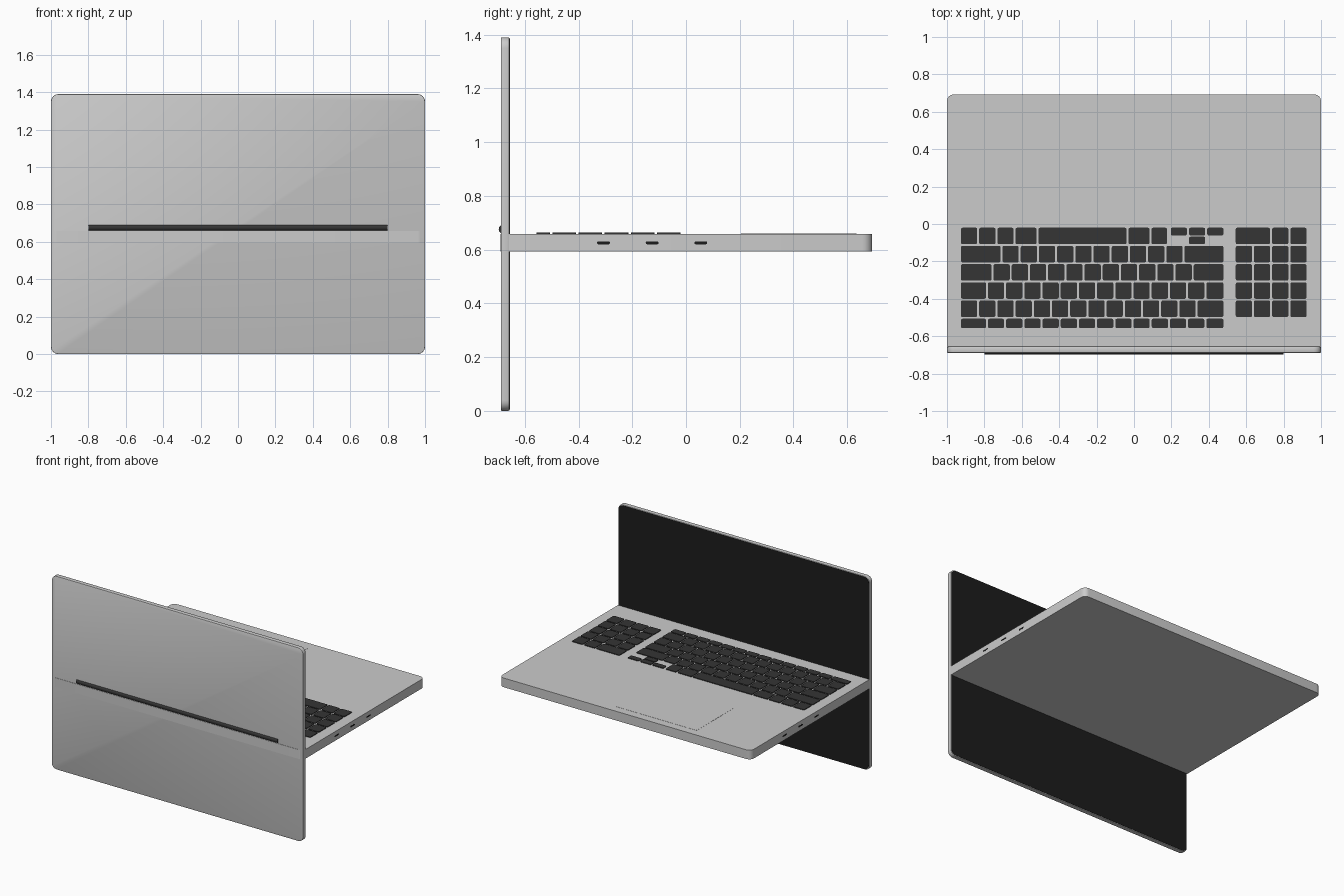
import bpy, bmesh, math
from mathutils import Matrix, Vector

if "Cube" in bpy.data.objects:
    bpy.data.objects.remove(bpy.data.objects["Cube"])


def material(name, c):
    m = bpy.data.materials.new(name)
    m.diffuse_color = (c, c, c, 1)
    m.use_nodes = True
    m.node_tree.nodes["Principled BSDF"].inputs["Base Color"].default_value = m.diffuse_color
    return m


BLACK = material("black_glass", 0.012)
DARK = material("dark_plastic", 0.035)


def add_slab(bm, lo, hi, r, axis=2, segs=6, rim=0.0):
    """Box whose edges along one axis are rounded, with an optional soft rim."""
    lo, hi = Vector(lo), Vector(hi)
    part = bmesh.new()
    bmesh.ops.create_cube(part, size=1, matrix=Matrix.Translation((lo + hi) / 2)
                          @ Matrix.Diagonal((*(hi - lo), 1)))

    def along(e):
        d = e.verts[0].co - e.verts[1].co
        return all(abs(d[i]) < 1e-6 for i in range(3) if i != axis)

    bmesh.ops.bevel(part, geom=[e for e in part.edges if along(e)], offset=r,
                    segments=segs, profile=0.5, affect='EDGES')
    if rim:
        ring = [e for e in part.edges
                if abs(e.verts[0].co[axis] - e.verts[1].co[axis]) < 1e-6]
        bmesh.ops.bevel(part, geom=ring, offset=rim, segments=2,
                        profile=0.5, affect='EDGES')
    tmp = bpy.data.meshes.new("tmp")
    part.to_mesh(tmp)
    part.free()
    bm.from_mesh(tmp)
    bpy.data.meshes.remove(tmp)


def finish(name, bm, mat=None):
    me = bpy.data.meshes.new(name)
    bm.to_mesh(me)
    bm.free()
    ob = bpy.data.objects.new(name, me)
    bpy.context.collection.objects.link(ob)
    if mat:
        me.materials.append(mat)
    bpy.ops.object.select_all(action='DESELECT')
    ob.select_set(True)
    bpy.context.view_layer.objects.active = ob
    bpy.ops.object.shade_smooth_by_angle(angle=math.radians(35))
    return ob


def slab(name, lo, hi, r, mat=None, **kw):
    bm = bmesh.new()
    add_slab(bm, lo, hi, r, **kw)
    return finish(name, bm, mat)


# Base body and trackpad
TOP = 0.659
slab("base", (-1, -0.691, 0.593), (1, 0.693, TOP), 0.037)
slab("trackpad", (-0.53, 0.205, TOP - 0.004), (0.12, 0.635, TOP + 0.001), 0.01, segs=3)

# Lid shell and screen, standing upright through the rear of the base
slab("lid", (-1, -0.689, 0), (1, -0.657, 1.39), 0.04, axis=1, rim=0.004)
slab("screen", (-0.995, -0.66, 0.005), (0.995, -0.655, 1.385), 0.036, BLACK, axis=1)

# Hinge bar
bm = bmesh.new()
bmesh.ops.create_cone(bm, cap_ends=True, segments=24, radius1=0.017, radius2=0.017, depth=1.6,
                      matrix=Matrix.Translation((0, -0.68, 0.676)) @ Matrix.Rotation(math.pi / 2, 4, 'Y'))
finish("hinge", bm, DARK)

# Side ports, the left set being the right set turned half a circle
for side, label in ((1, "right"), (-1, "left")):
    for i, y in enumerate((-0.307, -0.126, 0.055)):
        xs = sorted((side * 0.98, side * 1.0006))
        slab(f"port_{label}_{i + 1}", (xs[0], side * y - 0.024, 0.62),
             (xs[1], side * y + 0.024, 0.631), 0.005, BLACK, axis=0, segs=3)

# Keyboard: key pitch, gap and row fronts
U, GAP = 0.0973, 0.0105
LEFT, RIGHT = -0.925, 0.478


def key(bm, x0, x1, y1, depth=0.088):
    add_slab(bm, (x0, y1 - depth, TOP - 0.003), (x1, y1, TOP + 0.005), 0.008, segs=3)


def row(bm, x, y1, widths, depth=0.088):
    for w in widths:
        key(bm, x, x + w - GAP, y1, depth)
        x += w


def padded(first, n):
    """A wide first key, n unit keys, and a last key filling the row."""
    return [first] + [U] * n + [RIGHT + GAP - LEFT - first - n * U]


row_y = [-0.02 - i * U for i in range(6)]
bm = bmesh.new()
row(bm, LEFT, row_y[0], [U, U, U, 0.123, 0.481, 0.123, U - 0.004])
row(bm, LEFT, row_y[1], padded(0.222, 10))
row(bm, LEFT, row_y[2], padded(0.174, 11))
row(bm, LEFT, row_y[3], padded(0.144, 12))
row(bm, LEFT, row_y[4], padded(U, 12))
row(bm, LEFT, row_y[5], padded(0.144, 12), 0.05)
# Arrow keys
x = RIGHT + GAP - 3 * U
row(bm, x, row_y[0], [U] * 3, 0.041)
row(bm, x + U, row_y[0] - 0.048, [U], 0.04)
finish("keyboard_keys", bm, DARK)

# Number pad
bm = bmesh.new()
row(bm, 0.544, row_y[0], [2 * U, U, U])
for y in row_y[1:5]:
    row(bm, 0.544, y, [U] * 4)
finish("number_pad_keys", bm, DARK)
